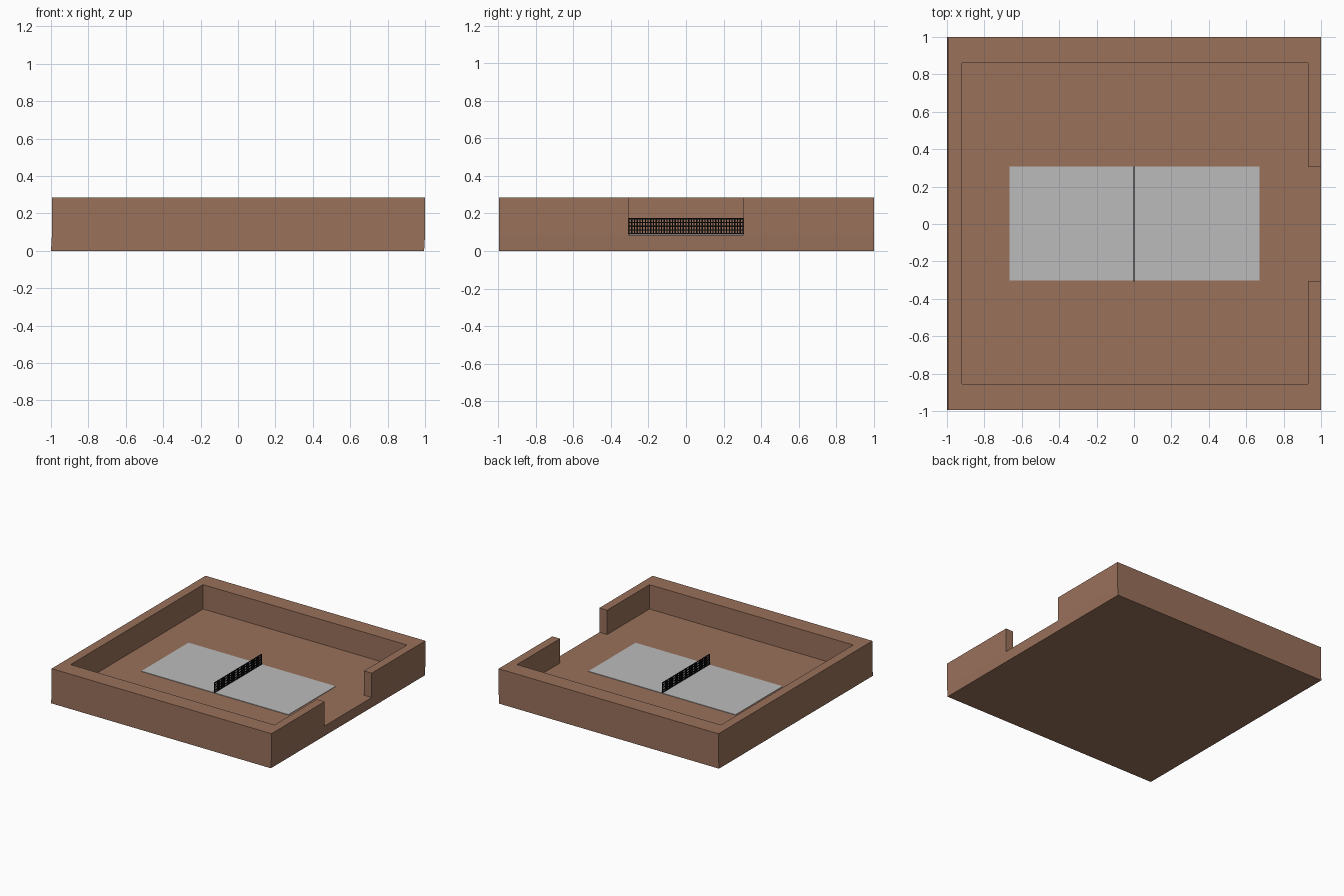
import bpy, bmesh
from mathutils import Matrix, Vector

if "Cube" in bpy.data.objects:
    bpy.data.objects.remove(bpy.data.objects["Cube"])


def material(name, rgb):
    m = bpy.data.materials.new(name)
    m.diffuse_color = (*rgb, 1)
    m.use_nodes = True
    m.node_tree.nodes["Principled BSDF"].inputs["Base Color"].default_value = m.diffuse_color
    return m


BROWN = material("brown_brick", (0.32, 0.165, 0.105))
GREY = material("court_grey", (0.5, 0.5, 0.5))
BLACK = material("net_black", (0.005, 0.005, 0.005))


def finish(name, bm, mat):
    bmesh.ops.recalc_face_normals(bm, faces=bm.faces)
    mesh = bpy.data.meshes.new(name)
    bm.to_mesh(mesh)
    bm.free()
    mesh.materials.append(mat)
    obj = bpy.data.objects.new(name, mesh)
    bpy.context.collection.objects.link(obj)
    return obj


def add_box(bm, lo, hi):
    lo, hi = Vector(lo), Vector(hi)
    size = hi - lo
    mat = Matrix.Translation((lo + hi) / 2) @ Matrix.Diagonal((*size, 1))
    bmesh.ops.create_cube(bm, size=1, matrix=mat)


FLOOR, TOP, GAP = 0.085, 0.285, 0.305

# Walled enclosure: C-shaped wall outline with an entrance on the right side
outline = [(1, GAP), (1, 1), (-0.995, 1), (-0.995, -0.995), (1, -0.995), (1, -GAP),
           (0.93, -GAP), (0.93, -0.855), (-0.92, -0.855), (-0.92, 0.862),
           (0.93, 0.862), (0.93, GAP)]
bm = bmesh.new()
face = bm.faces.new([bm.verts.new((x, y, FLOOR)) for x, y in outline])
ext = bmesh.ops.extrude_face_region(bm, geom=[face])
for v in ext["geom"]:
    if isinstance(v, bmesh.types.BMVert):
        v.co.z = TOP
finish("boundary_wall", bm, BROWN)

# Floor slab, whose underside sits very slightly off the walls
bm = bmesh.new()
add_box(bm, (-0.995, -0.995, 0), (1, 1, FLOOR))
for v in bm.verts:
    if v.co.z < 0.01:
        v.co.x -= 0.005
finish("floor_slab", bm, BROWN)

# Playing surface
bm = bmesh.new()
add_box(bm, (-0.665, -0.303, FLOOR), (0.67, 0.308, FLOOR + 0.004))
finish("court_surface", bm, GREY)

# Net: thin crossing strands
bm = bmesh.new()
z0, z1, w, t = 0.089, 0.175, 0.0032, 0.002
columns, rows = 42, 4
for i in range(columns + 1):
    y = -0.303 + 0.606 * i / columns
    add_box(bm, (-t, y - w, z0), (t, y + w, z1))
for j in range(rows + 1):
    z = z0 + w + (z1 - z0 - 2 * w) * j / rows
    add_box(bm, (-t, -0.306, z - w), (t, 0.306, z + w))
finish("net", bm, BLACK)
